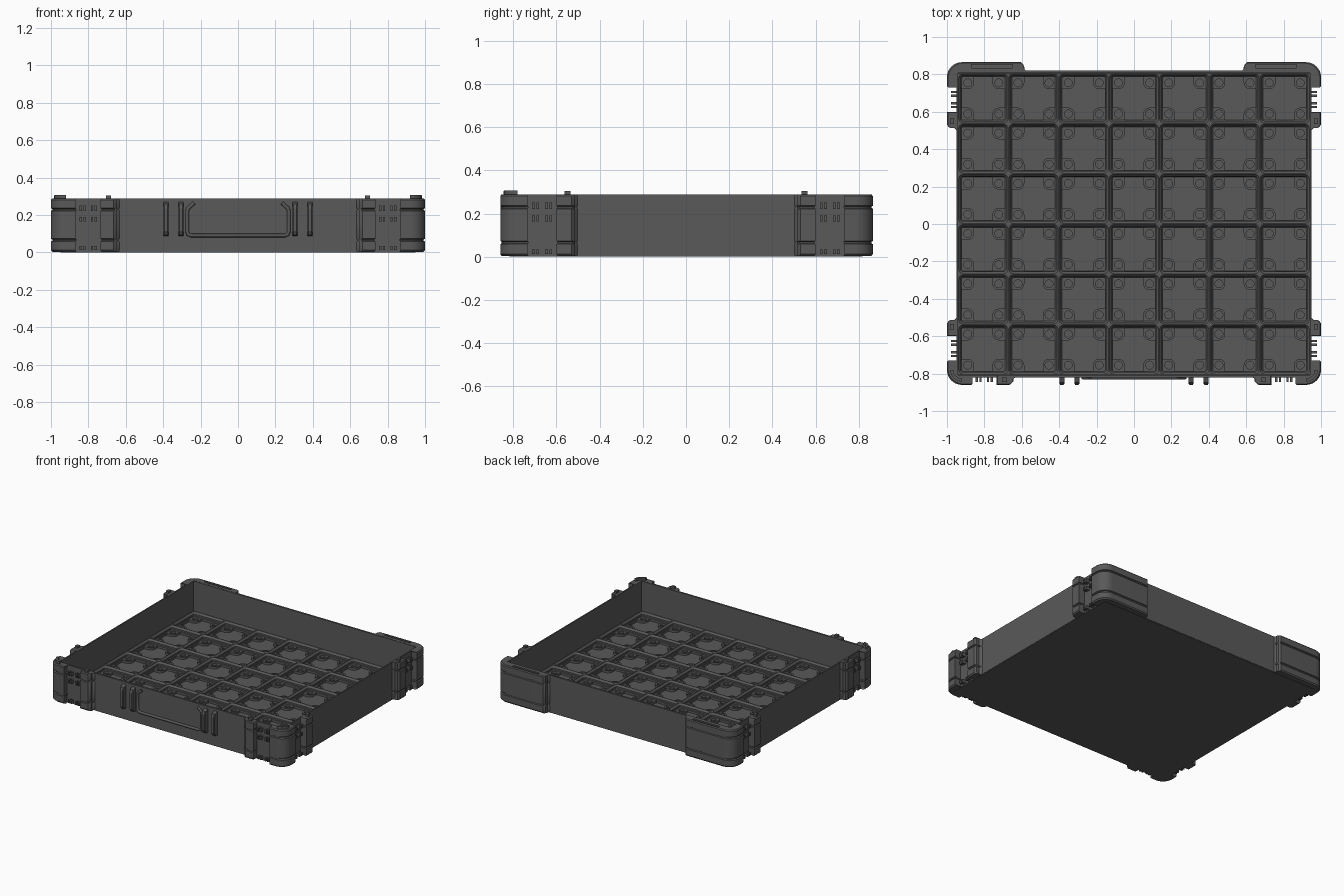
import bpy, bmesh, math
from math import cos, sin, pi

if "Cube" in bpy.data.objects:
    bpy.data.objects.remove(bpy.data.objects["Cube"])

grey = bpy.data.materials.new("dark_grey_plastic")
grey.diffuse_color = (0.1, 0.1, 0.1, 1)
grey.use_nodes = True
grey.node_tree.nodes["Principled BSDF"].inputs["Base Color"].default_value = grey.diffuse_color


def finish(name, bm, smooth=True):
    bmesh.ops.recalc_face_normals(bm, faces=bm.faces)
    me = bpy.data.meshes.new(name)
    bm.to_mesh(me)
    bm.free()
    ob = bpy.data.objects.new(name, me)
    bpy.context.collection.objects.link(ob)
    me.materials.append(grey)
    if smooth:
        bpy.ops.object.select_all(action='DESELECT')
        ob.select_set(True)
        bpy.context.view_layer.objects.active = ob
        bpy.ops.object.shade_smooth_by_angle(angle=math.radians(30))
    return ob


def loft(bm, rings, cap_start=True, cap_end=True):
    """Skin a list of equal-length point rings."""
    loops = [[bm.verts.new(p) for p in r] for r in rings]
    n = len(loops[0])
    for a, b in zip(loops, loops[1:]):
        for i in range(n):
            j = (i + 1) % n
            bm.faces.new((a[i], a[j], b[j], b[i]))
    if cap_start:
        bm.faces.new(loops[0])
    if cap_end:
        bm.faces.new(loops[-1])


def prism(name, outline, levels, sx=1, sy=1):
    """Upright block; each level is (height, fraction drawn in to the centre)."""
    bm = bmesh.new()
    loft(bm, [[(sx * x * (1 - k), sy * y * (1 - k), z) for x, y in outline] for z, k in levels])
    return finish(name, bm)


def add_box(bm, x0, x1, y0, y1, z0, z1):
    loft(bm, [[(x0, y0, z), (x1, y0, z), (x1, y1, z), (x0, y1, z)] for z in (z0, z1)])


def box(name, *b):
    bm = bmesh.new()
    add_box(bm, *b)
    return finish(name, bm, False)


def arc(cx, cy, r, a0, a1, n=10):
    return [(cx + r * cos(math.radians(a0 + (a1 - a0) * i / n)),
             cy + r * sin(math.radians(a0 + (a1 - a0) * i / n))) for i in range(n + 1)]


# Tray base and thin walls
TOP = 0.287
box("base_plate", -0.948, 0.948, -0.818, 0.818, 0.0, 0.012)
box("front_wall", -0.95, 0.95, -0.82, -0.806, 0.004, TOP)
box("back_wall", -0.95, 0.95, 0.806, 0.82, 0.004, TOP)
for s, side in ((-1, "left"), (1, "right")):
    a, b = sorted((s * 0.94, s * 0.95))
    box(side + "_wall", a, b, -0.806, 0.806, 0.004, TOP)

# One floor cell: stepped rim with rounded corners, and four magnet bosses
P = 0.2686
FLOOR, BOSS = 0.013, 0.03


def rounded_square(h, r, z):
    pts = []
    for q, (sx, sy) in enumerate(((1, 1), (-1, 1), (-1, -1), (1, -1))):
        pts += [(x, y, z) for x, y in arc(sx * (h - r), sy * (h - r), r, q * 90, q * 90 + 90, 5)]
    return pts


bm = bmesh.new()
loft(bm, [rounded_square(P / 2, 0.0005, 0.059), rounded_square(0.132, 0.026, 0.059),
          rounded_square(0.1205, 0.0135, 0.046), rounded_square(0.1205, 0.0135, 0.0345),
          rounded_square(0.116, 0.008, BOSS), rounded_square(0.116, 0.008, FLOOR)], False, True)
N = 24
for sx in (-1, 1):
    for sy in (-1, 1):
        outer, inner = [], []
        for i in range(N):
            c, s = cos(2 * pi * i / N), sin(2 * pi * i / N)
            # round on the side facing the cell middle, square elsewhere
            k = 0.0335 if (c < 1e-6 and s < 1e-6) else 0.0335 / max(abs(c), abs(s))
            outer.append((0.083 + k * c, 0.083 + k * s))
            inner.append((0.083 + 0.021 * c, 0.083 + 0.021 * s))
        loft(bm, [[(sx * x, sy * y, z) for x, y in ring] for ring, z in
                  ((outer, FLOOR), (outer, BOSS), (inner, BOSS), (inner, 0.016))], False, True)
bmesh.ops.translate(bm, verts=bm.verts, vec=(-3 * P, -2.5 * P, 0))
cells = finish("floor_grid", bm)
for count, vec in ((7, (P, 0, 0)), (6, (0, P, 0))):
    m = cells.modifiers.new("repeat", 'ARRAY')
    m.count = count
    m.use_relative_offset = False
    m.use_constant_offset = True
    m.constant_offset_displace = vec

# Corner guards and clip blocks with two horizontal grooves
G = 0.008
grooved = [(0.003, G), (0.012, 0), (0.058, 0), (0.062, G), (0.069, G), (0.073, 0),
           (0.222, 0), (0.226, G), (0.232, G), (0.236, 0), (0.281, 0), (0.288, 0.006)]
front_corner = [(0.948, -0.818), (0.87, -0.818), (0.87, -0.86)] + \
    arc(0.92, -0.78, 0.08, -90, 0) + [(1.0, -0.735), (0.948, -0.735)]
front_clip = [(0.735, -0.818), (0.735, -0.86), (0.665, -0.86), (0.65, -0.848),
              (0.65, -0.832), (0.632, -0.818)]
side_clip = [(0.948, 0.60), (1.0, 0.60), (1.0, 0.53), (0.988, 0.517), (0.965, 0.517), (0.948, 0.50)]
back_corner = [(0.948, 0.735), (1.0, 0.735)] + arc(0.92, 0.785, 0.08, 0, 90) + \
    [(0.605, 0.865), (0.592, 0.852), (0.59, 0.832), (0.575, 0.818), (0.948, 0.818)]

for s, side in ((-1, "left"), (1, "right")):
    prism(side + "_front_corner", front_corner, grooved, s)
    prism(side + "_front_clip", front_clip, grooved, s)
    for t, end in ((-1, "front"), (1, "back")):
        prism(f"{side}_{end}_side_clip", side_clip, grooved, s, t)

    # Back corner with a latch slot cut into its top
    guard = prism(side + "_back_corner", back_corner, grooved, s)
    a, b = sorted((s * 0.65, s * 0.87))
    cutter = box(side + "_slot_cutter", a, b, 0.835, 0.852, 0.26, 0.32)
    cutter.hide_render = True
    cutter.hide_viewport = True
    cut = guard.modifiers.new("slot", 'BOOLEAN')
    cut.operation = 'DIFFERENCE'
    cut.solver = 'EXACT'
    cut.object = cutter

    # Stacking tabs on top
    tab = arc(0.92, -0.78, 0.062, -90, 0) + arc(0.92, -0.78, 0.046, 0, -90)
    prism(side + "_corner_tab", tab, [(0.28, 0), (0.306, 0)], s)
    a, b = sorted((s * 0.678, s * 0.705))
    box(side + "_front_tab", a, b, -0.846, -0.822, 0.28, 0.304)
    a, b = sorted((s * 0.962, s * 0.985))
    for t, end in ((-1, "front"), (1, "back")):
        c, d = sorted((t * 0.535, t * 0.563))
        box(f"{side}_{end}_side_tab", a, b, c, d, 0.28, 0.304)

    # Small clip pegs in the recesses
    bm = bmesh.new()
    for z0, z1 in ((0.012, 0.034), (0.164, 0.19), (0.222, 0.25)):
        for o in (-0.042, -0.022, 0.018, 0.038):
            x = s * (0.803 + o)
            add_box(bm, x - 0.006, x + 0.006, -0.845, -0.815, z0, z1)
            for t in (-1, 1):
                y = t * (0.668 + o)
                a, b = sorted((s * 0.945, s * 0.978))
                add_box(bm, a, b, y - 0.006, y + 0.006, z0, z1)
    finish(side + "_clip_pegs", bm, False)

    # Handle ribs on the front, tapered at both ends
    for i, x in enumerate((0.305, 0.385)):
        bm = bmesh.new()
        side_profile = [(-0.815, 0.085), (-0.848, 0.093), (-0.86, 0.115),
                        (-0.86, 0.235), (-0.848, 0.258), (-0.815, 0.27)]
        loft(bm, [[(s * x + w, -0.815 + (y + 0.815) * k, z) for y, z in side_profile]
                  for w, k in ((-0.014, 0.85), (-0.009, 1), (0.009, 1), (0.014, 0.85))])
        finish(f"{side}_handle_rib_{i + 1}", bm, False)

# Label holder frame on the front: open-topped U
half = [(0.235, 0.264), (0.266, 0.236), (0.272, 0.22), (0.272, 0.112), (0.266, 0.096), (0.25, 0.09)]
path = [(-x, z) for x, z in half] + half[::-1]
cu = bpy.data.curves.new("label_frame", 'CURVE')
cu.dimensions = '3D'
cu.bevel_depth = 0.010
cu.bevel_resolution = 2
cu.use_fill_caps = True
sp = cu.splines.new('POLY')
sp.points.add(len(path) - 1)
for p, (x, z) in zip(sp.points, path):
    p.co = (x, -0.822, z, 1)
cu.materials.append(grey)
bpy.context.collection.objects.link(bpy.data.objects.new("label_frame", cu))
